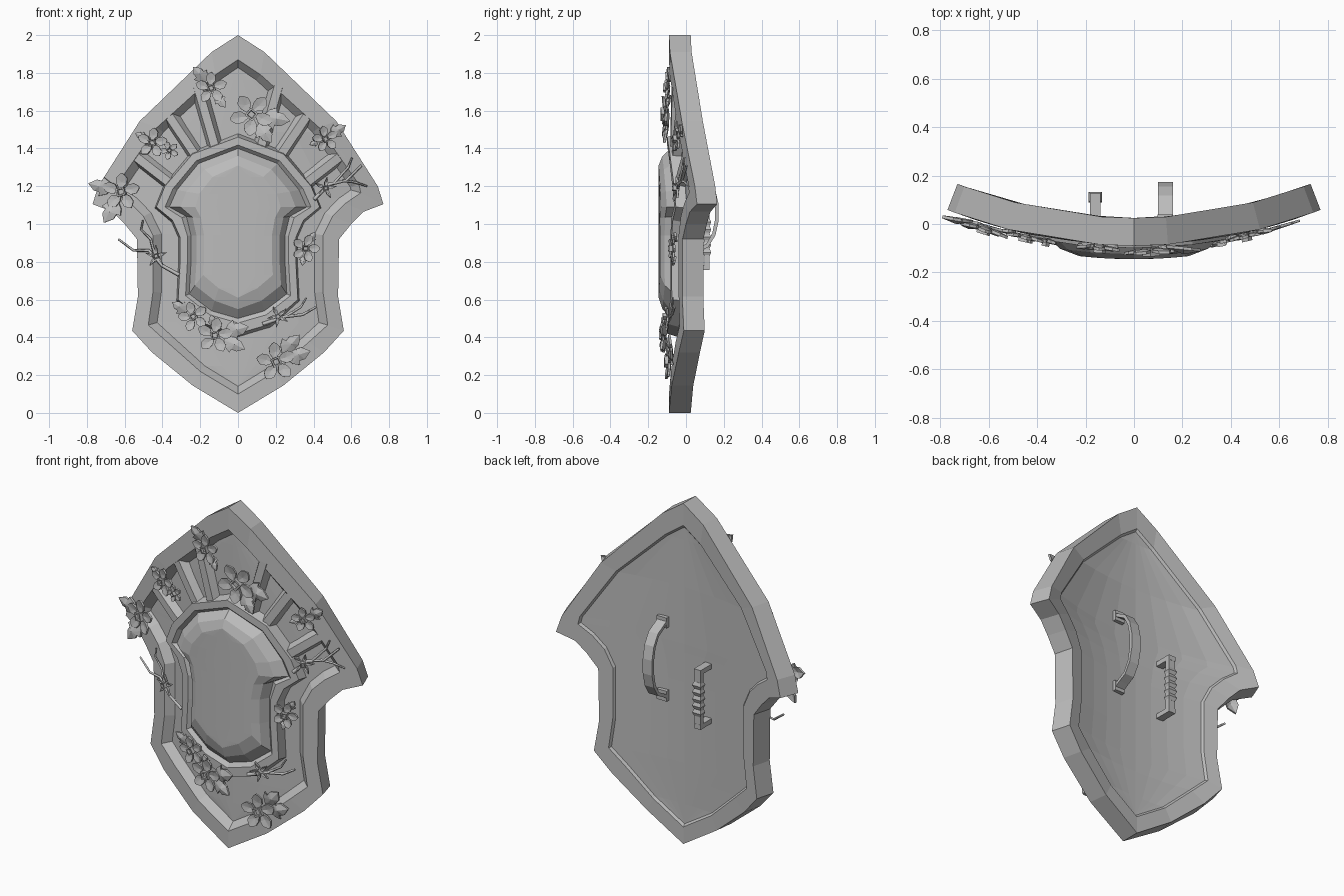
import bpy, bmesh, math
from mathutils import Vector as V

cube = bpy.data.objects.get("Cube")
if cube:
    bpy.data.objects.remove(cube)

grey = bpy.data.materials.new("plain grey")
grey.use_nodes = True
grey.diffuse_color = (0.5, 0.5, 0.5, 1)
grey.node_tree.nodes["Principled BSDF"].inputs["Base Color"].default_value = grey.diffuse_color

THICK, SUNK = 0.115, 0.045


def bend(x, z, d=0):
    """Place a point on the curved shield front, d behind the surface."""
    n = V((-0.5 * x, 1, 0)).normalized()
    return V((x, 0.25 * x * x - 0.09, z)) + n * d


def finish(name, bm):
    bmesh.ops.remove_doubles(bm, verts=bm.verts, dist=1e-5)
    bmesh.ops.recalc_face_normals(bm, faces=bm.faces)
    me = bpy.data.meshes.new(name)
    bm.to_mesh(me)
    bm.free()
    me.materials.append(grey)
    ob = bpy.data.objects.new(name, me)
    bpy.context.collection.objects.link(ob)
    return ob


def inset(half, a):
    """Move a mirrored half outline inward by a."""
    pts = [V(p) for p in half]
    ring = [V((-pts[1].x, pts[1].y))] + pts + [V((-pts[-2].x, pts[-2].y))]
    out = []
    for p, c, n in zip(ring, ring[1:], ring[2:]):
        e, f = (c - p).normalized(), (n - c).normalized()
        r, s = V((e.y, -e.x)), V((f.y, -f.x))
        out.append(tuple(c + (r + s) * a / (1 + r.dot(s))))
    return out


def mix(a, b, t):
    return [tuple(V(p).lerp(V(q), t)) for p, q in zip(a, b)]


def bridge(bm, rows, closed=True):
    vs = [[bm.verts.new(p) for p in row] for row in rows]
    n = len(vs[0])
    for a, b in zip(vs, vs[1:]):
        for i in range(n if closed else n - 1):
            j = (i + 1) % n
            bm.faces.new((a[i], a[j], b[j], b[i]))
    return vs


def layered(name, rings, steps=8):
    """Stack mirrored outlines (half, depth) and cap both ends along the curve."""
    bm = bmesh.new()
    bridge(bm, [[bend(x, z, d) for x, z in h] +
                [bend(-x, z, d) for x, z in h[-2:0:-1]] for h, d in rings])
    for h, d in (rings[0], rings[-1]):
        bridge(bm, [[bend(x * (2 * k / steps - 1), z, d) for k in range(steps + 1)]
                    for x, z in h], closed=False)
    return finish(name, bm)


# Shield body: sunken panel, raised rim, thick edge, shallow back recess
outer = [(0, 2), (.14, 1.91), (.52, 1.545), (.74, 1.2), (.77, 1.105), (.665, 1.065), (.6, 1),
         (.535, .92), (.53, .615), (.56, .435), (.455, .32), (.24, .145), (0, 0)]
rim = [(0, 1.87), (.12, 1.79), (.43, 1.51), (.64, 1.21), (.65, 1.165), (.57, 1.11), (.5, 1.04),
       (.45, .94), (.45, .64), (.475, .465), (.375, .375), (.2, .22), (0, .1)]
layered("shield_body", [(inset(rim, .035), SUNK), (rim, 0), (outer, 0), (outer, THICK),
                        (rim, THICK), (inset(rim, .012), THICK - .012)])

# Central boss: raised frame with a faceted dome inside
frame = [(0, 1.46), (.24, 1.37), (.385, 1.2), (.43, 1.09), (.345, 1.02), (.305, .93),
         (.305, .8), (.315, .6), (.17, .47), (0, .42)]
dome = [(0, 1.4), (.21, 1.32), (.325, 1.18), (.365, 1.09), (.275, 1.04), (.25, .94),
        (.25, .8), (.26, .63), (.14, .54), (0, .5)]
crown = [(0, 1.31), (.13, 1.25), (.2, 1.16), (.22, 1.09), (.19, 1.03), (.175, .94),
         (.175, .8), (.18, .73), (.1, .66), (0, .61)]
layered("boss", [(inset(frame, -.02), SUNK + .01), (frame, -.01), (mix(frame, dome, .7), -.01),
                 (dome, .01), (mix(dome, crown, .45), -.035), (crown, -.055)])

# Ribs fanning from the boss to the rim
for side in (-1, 1):
    for k, (p, q) in enumerate([((.12, 1.4), (.215, 1.73)), ((.21, 1.34), (.365, 1.57)),
                                ((.34, 1.2), (.56, 1.37))]):
        p, q = V((p[0] * side, p[1])), V((q[0] * side, q[1]))
        e = (q - p).normalized()
        w = V((-e.y, e.x))
        bm = bmesh.new()
        rows = []
        for t in range(5):
            c = p.lerp(q, t / 4)
            rows.append([bend(*(c + w * a), d) for a, d in
                         ((-.045, SUNK + .01), (-.022, .004), (.022, .004), (.045, SUNK + .01))])
        bridge(bm, rows)
        finish(f"rib_{'left' if side > 0 else 'right'}_{k + 1}", bm)


# Flowers and leaves: small folded plates set on the curved front
def plate(bm, shape, x, z, angle, size, lift, tilt, fold, thick=.012):
    a = math.radians(angle)

    def put(u, v, h):
        return bend(x + size * (u * math.cos(a) - v * math.sin(a)),
                    z + size * (u * math.sin(a) + v * math.cos(a)), -(lift + size * (tilt * u + h)))
    front = [bm.verts.new(put(u, v, 0)) for u, v in shape]
    back = [bm.verts.new(put(u, v, -thick / size)) for u, v in shape]
    mid = bm.verts.new(put(.5, 0, fold))
    low = bm.verts.new(put(.5, 0, fold - thick / size))
    for i in range(len(shape)):
        j = (i + 1) % len(shape)
        bm.faces.new((front[i], front[j], mid))
        bm.faces.new((back[j], back[i], low))
        bm.faces.new((front[i], back[i], back[j], front[j]))


def both(half):
    return half + [(u, -v) for u, v in reversed(half) if v]


PETAL = both([(.1, .08), (.45, .27), (.75, .28), (.93, .12), (1, 0)])[:-1 or None]
LEAF = both([(0, .05), (.2, .3), (.45, .42), (.42, .25), (.7, .25), (1, 0)])
STAR = both([(.1, .08), (.5, .16), (1, 0)])


def flower(name, x, z, r, turn, leaves=(), petal=PETAL, lift=.0):
    bm = bmesh.new()
    for k in range(5):
        plate(bm, petal, x, z, turn + 72 * k, r, lift + .015, .12, -.06)
    # square heart with a sunken middle
    rows = []
    for s, h in ((.26, 0), (.26, .035), (.17, .035), (.14, .022)):
        rows.append([bend(x + r * s * math.cos(math.radians(turn + 45 + 90 * k)) * 1.2,
                          z + r * s * math.sin(math.radians(turn + 45 + 90 * k)) * 1.2,
                          -(lift + h)) for k in range(4)])
    vs = bridge(bm, rows)
    bm.faces.new(vs[-1])
    finish(name, bm)
    for k, (ang, size) in enumerate(leaves):
        bm = bmesh.new()
        a = math.radians(ang)
        plate(bm, LEAF, x + r * .55 * math.cos(a), z + r * .55 * math.sin(a),
              ang, size, lift + .004, .2, .12)
        finish(f"{name}_leaf_{k + 1}", bm)


flower("flower_top", -.14, 1.72, .085, 20, [(130, .1), (-55, .08)])
flower("flower_upper_middle", .07, 1.58, .115, 50, [(-10, .14), (-55, .12)], lift=.01)
flower("flower_upper_right", -.45, 1.43, .08, 10, [(150, .06)])
flower("flower_upper_right_small", -.36, 1.39, .05, 40)
flower("flower_right_corner", -.61, 1.17, .1, 15, [(-118, .13), (165, .12)], lift=.012)
flower("flower_upper_left", .46, 1.45, .07, 30, [(35, .09), (-160, .05)])
flower("flower_left", .355, .87, .075, 0, [(60, .06), (-100, .05)])
flower("flower_lower_right", -.235, .51, .08, 35, [(145, .09)])
flower("flower_lower_middle", -.12, .41, .095, 10, [(-25, .12), (15, .13), (100, .06)], lift=.02)
flower("flower_bottom", .2, .27, .105, 25, [(50, .13), (18, .13)])
flower("blossom_right", -.43, .83, .06, 20, petal=STAR)
flower("blossom_lower_left", .21, .51, .06, 45, petal=STAR, lift=.01)
flower("blossom_left", .46, 1.19, .06, 10, petal=STAR)


# Twigs: thin tapering branches
def twig(name, pts, r=.011):
    cu = bpy.data.curves.new(name, "CURVE")
    cu.dimensions = "3D"
    cu.bevel_depth, cu.bevel_resolution, cu.use_fill_caps = r, 0, True
    sp = cu.splines.new("POLY")
    sp.points.add(len(pts) - 1)
    for k, (pt, (x, z)) in enumerate(zip(sp.points, pts)):
        pt.co = (*bend(x, z, -.012), 1)
        pt.radius = 1 - .6 * k / len(pts)
    cu.materials.append(grey)
    bpy.context.collection.objects.link(bpy.data.objects.new(name, cu))


twig("twig_right", [(-.31, .73), (-.4, .78), (-.47, .86), (-.55, .86), (-.63, .92)])
twig("twig_right_fork", [(-.43, .8), (-.46, .92), (-.51, .97), (-.5, 1.02)], .008)
twig("twig_lower_left", [(.13, .47), (.25, .51), (.34, .52), (.41, .56)])
twig("twig_lower_left_fork", [(.25, .51), (.33, .56), (.36, .61)], .008)
twig("twig_left", [(.4, 1.13), (.48, 1.21), (.57, 1.23), (.65, 1.31)])
twig("twig_left_fork", [(.5, 1.21), (.58, 1.3), (.6, 1.35)], .008)
twig("twig_left_shoot", [(.55, 1.23), (.62, 1.22), (.68, 1.2)], .008)


# Arm strap and hand grip on the back
def band(name, x, sections):
    """Loft rectangular sections (y, z, direction angle, half width, half thickness)."""
    bm = bmesh.new()
    rows = []
    for y, z, ang, w, t in sections:
        n = V((0, math.cos(ang), math.sin(ang))) * t
        c = V((x, y, z))
        rows.append([c - n - V((w, 0, 0)), c - n + V((w, 0, 0)),
                     c + n + V((w, 0, 0)), c + n - V((w, 0, 0))])
    vs = bridge(bm, rows)
    bm.faces.new(vs[0])
    bm.faces.new(vs[-1])
    finish(name, bm)


arc = [(.03 + .135 * math.cos(a) ** .7, 1.06 + .2 * math.sin(a), a, .03, .01)
       for a in (math.radians(d) for d in (-80, -60, -35, -12, 12, 35, 60, 80))]
band("arm_strap", .13, [(.03, .84, -1.5, .03, .01)] + arc + [(.03, 1.28, 1.5, .03, .01)])
for z in (.845, 1.275):
    band("strap_foot", .13, [(.028, z - .03, 0, .032, .012), (.028, z + .03, 0, .032, .012)])

for z in (.77, 1.09):
    band("grip_post", -.16, [(.02, z, math.pi / 2, .022, .014), (.125, z, math.pi / 2, .022, .014)])
band("grip_bar", -.16, [(.111, .756, 0, .022, .013), (.111, 1.104, 0, .022, .013)])
for k in range(5):
    z = .85 + .04 * k
    band("grip_ridge", -.16, [(.111, z - .02, 0, .02, .014), (.111, z, 0, .028, .022),
                              (.111, z + .02, 0, .02, .014)])
